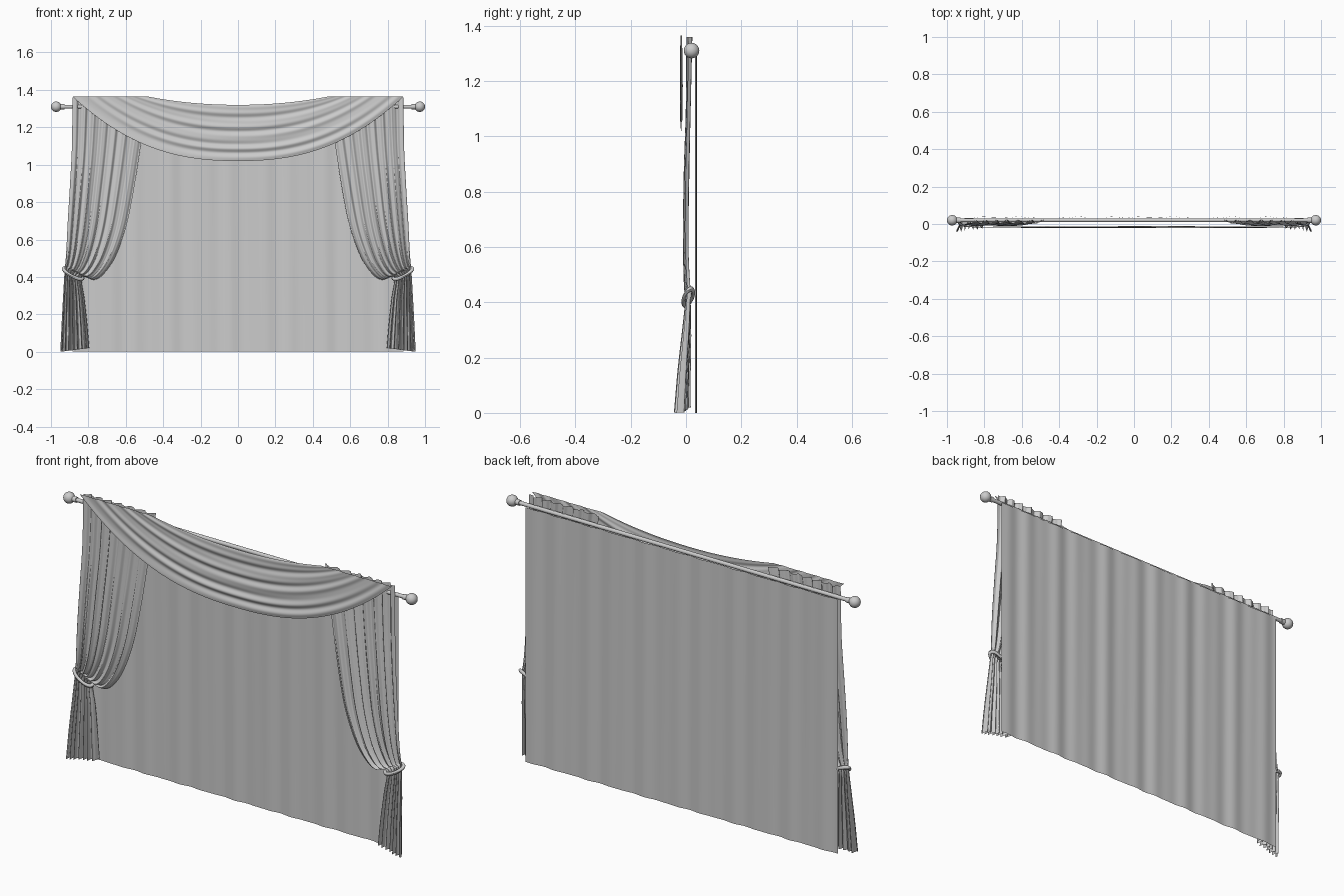
import bpy
from math import sin, cos, pi, tau
from mathutils import Vector

if "Cube" in bpy.data.objects:
    bpy.data.objects.remove(bpy.data.objects["Cube"])


def surface(name, nu, nv, func, mirror=False):
    """Smooth grid mesh sampled from func(u, v), both in 0..1."""
    verts = [func(i / nu, j / nv) for j in range(nv + 1) for i in range(nu + 1)]
    w = nu + 1
    faces = [(j * w + i, j * w + i + 1, (j + 1) * w + i + 1, (j + 1) * w + i)
             for j in range(nv) for i in range(nu)]
    me = bpy.data.meshes.new(name)
    me.from_pydata(verts, [], faces)
    me.polygons.foreach_set("use_smooth", [True] * len(faces))
    ob = bpy.data.objects.new(name, me)
    bpy.context.collection.objects.link(ob)
    if mirror:
        ob.modifiers.new("Mirror", 'MIRROR').use_clip = False
    return ob


def spline(pts, t):
    """Catmull-Rom through evenly spaced points."""
    n = len(pts) - 1
    f = t * n
    i = min(int(f), n - 1)
    f -= i
    p0, p1, p2, p3 = (Vector(pts[max(0, min(n, i + k))]) for k in (-1, 0, 1, 2))
    return 0.5 * (2 * p1 + (p2 - p0) * f + (2 * p0 - 5 * p1 + 4 * p2 - p3) * f * f
                  + (3 * p1 - p0 - 3 * p2 + p3) * f ** 3)


# Sheer back curtain with shallow irregular ripples
def sheer(u, v):
    x = -0.885 + 1.77 * u
    y = 0.036 + 0.0025 * sin(38 * x) + 0.0015 * sin(61 * x + 1 + 0.5 * v)
    return (x, y, 1.305 * v)


surface("sheer_curtain", 200, 12, sheer)

# Side drapes: (x, z) edges, then (centre y, fold depth) down the length
OUTER = [(-.885, 1.36), (-.888, 1.1), (-.898, .9), (-.91, .7), (-.916, .58), (-.92, .51),
         (-.924, .465), (-.927, .435), (-.935, .3), (-.943, .15), (-.95, 0)]
INNER = [(-.48, 1.36), (-.52, 1.1), (-.56, .85), (-.60, .66), (-.655, .51), (-.71, .425),
         (-.765, .385), (-.833, .395), (-.82, .28), (-.806, .15), (-.795, .02)]
DEPTH = [(.012, .011), (.008, .009), (.002, .010), (-.001, .010), (0, .010), (.003, .010),
         (.006, .010), (.008, .009), (.001, .014), (-.009, .018), (-.016, .021)]


def drape(u, v):
    a, b, d = spline(OUTER, v), spline(INNER, v), spline(DEPTH, v)
    p = a.lerp(b, u)
    ph = tau * 7 * u + 1.3 * sin(4 * u)
    fold = 0.8 * sin(ph) + 0.2 * sin(2.3 * ph + 1)
    y = d.x - d.y * fold
    if v > .7:                      # tail swings forward at the outside
        y += (v - .7) / .3 * 0.026 * (u - .5)
        p.x += (v - .7) / .3 * 0.004 * cos(ph) * sin(pi * u)
    return (p.x, y, p.y)


surface("side_drapes", 140, 80, drape, True)


# Cord tie-backs wrapped round each drape
def tie(u, v):
    a, b = tau * u, tau * v
    r = 1 + 0.009 * cos(b) / 0.04
    x = -0.882 + (0.051 + 0.009 * cos(b)) * cos(a)
    y = 0.008 - (0.018 + 0.007 * cos(b)) * sin(a)
    z = 0.418 - 0.025 * cos(a) - 0.016 * sin(a) + 0.010 * sin(b)
    return (x, y, z)


surface("tie_backs", 48, 10, tie, True)


# Swag valance: sagging rows between a shallow top edge and a deep hem
def swag(u, v):
    s = 2 * u - 1
    half = 0.485 + 0.40 * v
    drop = (0.045 + 0.30 * v) * (1 - abs(s) ** (2.1 + 0.3 * v))
    amp = 0.004 * (1 - 0.6 * s * s)
    fold = sin(tau * 4.5 * v ** 1.3 + 0.8 * s) + 0.4 * sin(tau * 8 * v - s)
    return (s * half, -0.017 - amp * fold, 1.365 - drop)


surface("swag_valance", 90, 64, swag)

# Curtain rod
bpy.ops.mesh.primitive_cylinder_add(vertices=24, radius=0.01, depth=1.92,
                                    location=(0, .02, 1.31), rotation=(0, pi / 2, 0))
bpy.context.object.name = "curtain_rod"
bpy.ops.object.shade_smooth_by_angle()

# Ball finials with collars
for side in (-1, 1):
    bpy.ops.mesh.primitive_uv_sphere_add(segments=32, ring_count=16, radius=0.028,
                                         location=(side * .972, .02, 1.31))
    bpy.context.object.name = "finial_ball"
    bpy.ops.object.shade_smooth_by_angle()
    bpy.ops.mesh.primitive_cylinder_add(vertices=24, radius=0.014, depth=0.02,
                                        location=(side * .938, .02, 1.31),
                                        rotation=(0, pi / 2, 0))
    bpy.context.object.name = "finial_collar"
    bpy.ops.object.shade_smooth_by_angle()
